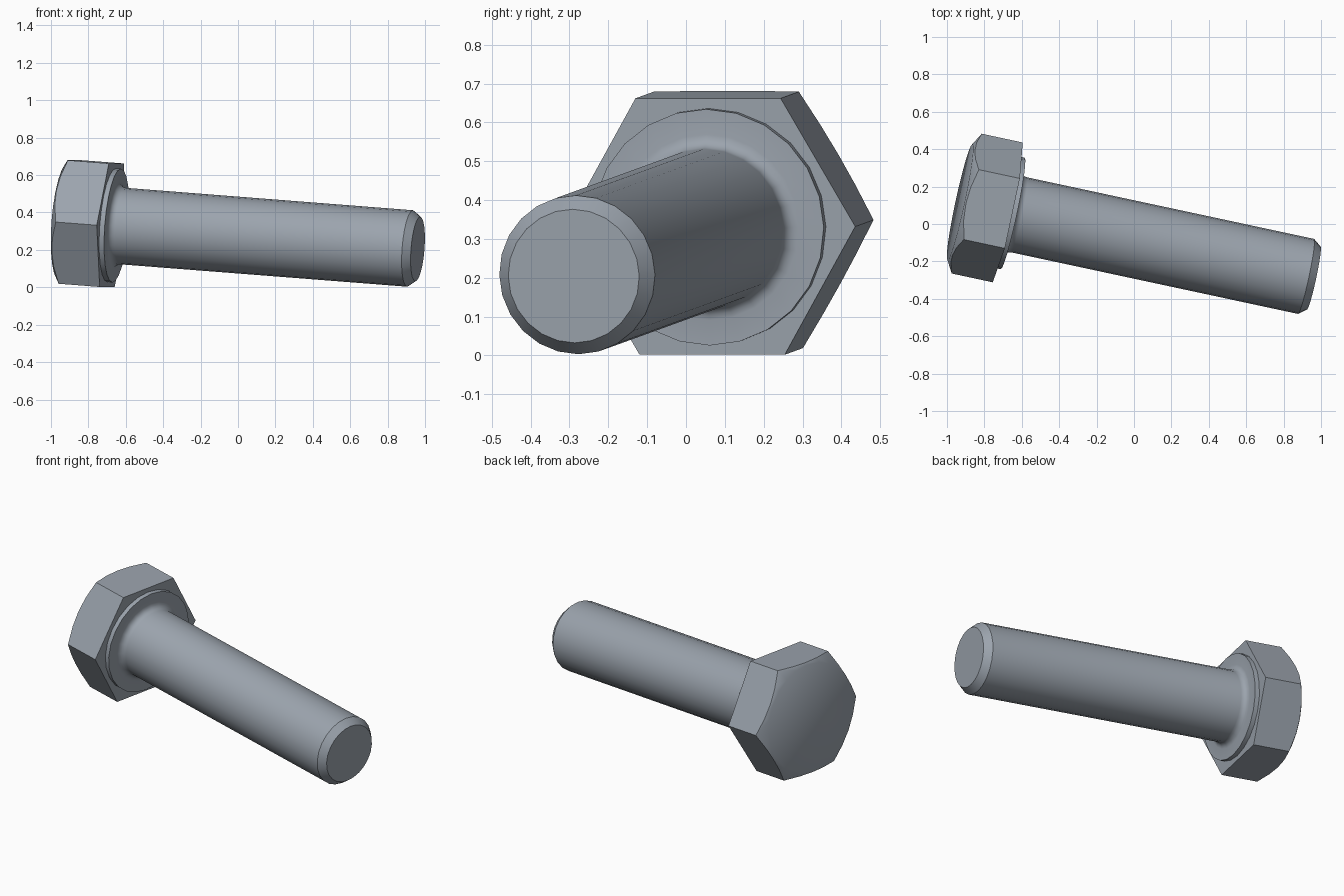
import bpy, bmesh
from math import sin, cos, tan, pi, radians
from mathutils import Vector, Matrix

cube = bpy.data.objects.get("Cube")
if cube:
    bpy.data.objects.remove(cube, do_unlink=True)

SEGMENTS = 24

steel = bpy.data.materials.new("steel_grey")
steel.use_nodes = True
colour = (0.33, 0.37, 0.42, 1)
steel.diffuse_color = colour
steel.node_tree.nodes["Principled BSDF"].inputs["Base Color"].default_value = colour

# Tilted frame: the bolt axis runs from under the head to the tip
seat = Vector((-0.675, 0.062, 0.332))
tip = Vector((0.961, -0.289, 0.2045))
length = (tip - seat).length
axis = (tip - seat).normalized()
side = Vector((0, 0, 1)).cross(axis).normalized()
down = side.cross(axis)
frame = Matrix((down, side, axis)).transposed().to_4x4()
frame.translation = seat


def lathe(name, profile):
    """Closed solid from rings; profile(angle) lists (radius, height), first and last rings capped."""
    bm = bmesh.new()
    columns = [profile(2 * pi * i / SEGMENTS) for i in range(SEGMENTS)]
    rings = []
    for k in range(len(columns[0])):
        ring = []
        for i, column in enumerate(columns):
            a = 2 * pi * i / SEGMENTS
            r, h = column[k]
            ring.append(bm.verts.new((r * cos(a), r * sin(a), h)))
        rings.append(ring)
    for low, high in zip(rings, rings[1:]):
        for i in range(SEGMENTS):
            j = (i + 1) % SEGMENTS
            bm.faces.new((low[i], low[j], high[j], high[i]))
    for ring, h in ((rings[0], columns[0][0][1]), (rings[-1], columns[0][-1][1])):
        centre = bm.verts.new((0, 0, h))
        for i in range(SEGMENTS):
            bm.faces.new((ring[i], ring[(i + 1) % SEGMENTS], centre))
    bmesh.ops.recalc_face_normals(bm, faces=bm.faces)
    bm.transform(frame)
    mesh = bpy.data.meshes.new(name)
    bm.to_mesh(mesh)
    bm.free()
    mesh.materials.append(steel)
    obj = bpy.data.objects.new(name, mesh)
    bpy.context.collection.objects.link(obj)
    bpy.ops.object.select_all(action="DESELECT")
    obj.select_set(True)
    bpy.context.view_layer.objects.active = obj
    bpy.ops.object.shade_smooth_by_angle(angle=radians(35))
    return obj


# Hexagonal head with a conical chamfer on its outer face
def head_profile(angle):
    apothem, face_radius, height = 0.331, 0.318, 0.262
    r = apothem / cos((angle + pi / 6) % (pi / 3) - pi / 6)
    return [(r, 0), (r, -height + (r - face_radius) * tan(pi / 6)), (face_radius, -height)]


# Washer face, root fillet, shank and chamfered tip
def shank_profile(angle):
    radius, collar, fillet = 0.205, 0.027, 0.035
    points = [(0.305, 0), (0.305, collar)]
    for k in range(5):
        t = k * pi / 8
        points.append((radius + fillet * (1 - sin(t)), collar + fillet * (1 - cos(t))))
    return points + [(radius, length - 0.042), (0.1725, length)]


lathe("hex_head", head_profile)
lathe("shank", shank_profile)
